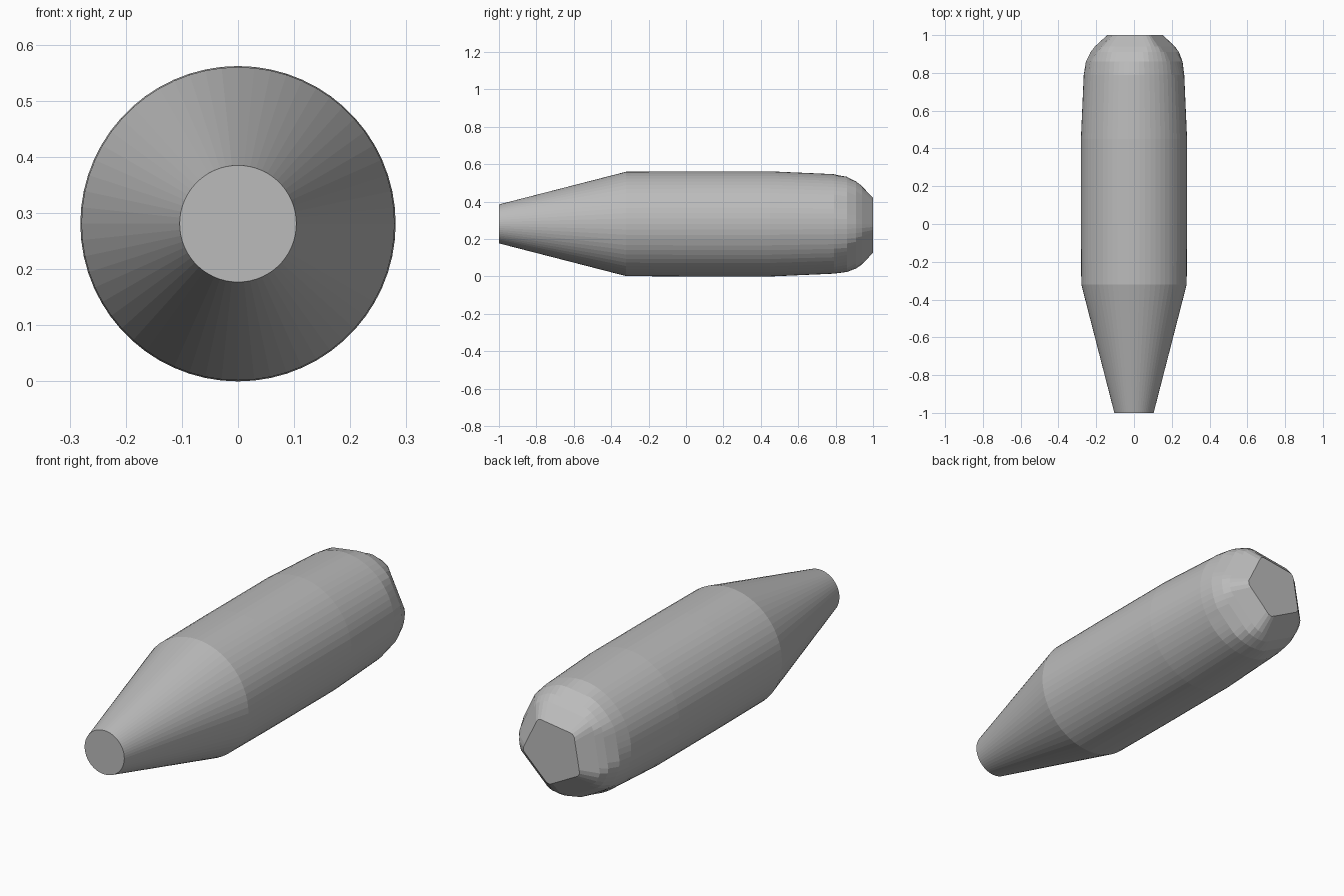
import bpy, bmesh, math

if "Cube" in bpy.data.objects:
    bpy.data.objects.remove(bpy.data.objects["Cube"])

SIDES = 60
CENTRE_Z = 0.281
FACET_TURN = math.radians(98)   # direction of the first tail facet

grey = bpy.data.materials.new("plain_grey")
grey.diffuse_color = (0.5, 0.5, 0.5, 1)
grey.use_nodes = True
grey.node_tree.nodes["Principled BSDF"].inputs["Base Color"].default_value = grey.diffuse_color

# Sections along the body: y, radius, facet apothem (None = round)
sections = [
    (-1.0, 0.104, None),
    (-0.32, 0.279, None),
    (0.0, 0.281, None),
    (0.45, 0.281, None),
    (0.79, 0.266, None),
    (0.86, 0.257, 0.246),
    (0.91, 0.238, 0.218),
    (0.94, 0.218, 0.192),
    (1.0, 0.155, 0.130),
]


def section_radius(angle, radius, apothem):
    """Circle clipped by a regular pentagon."""
    if apothem is None:
        return radius
    step = math.tau / 5
    off = (angle - FACET_TURN + step / 2) % step - step / 2
    return min(radius, apothem / math.cos(off))


bm = bmesh.new()
rings = []
for y, radius, apothem in sections:
    ring = []
    for i in range(SIDES):
        a = math.tau * i / SIDES
        r = section_radius(a, radius, apothem)
        ring.append(bm.verts.new((r * math.cos(a), y, CENTRE_Z + r * math.sin(a))))
    rings.append(ring)

# Skin between sections, then flat nose and tail caps
for lower, upper in zip(rings, rings[1:]):
    for i in range(SIDES):
        j = (i + 1) % SIDES
        bm.faces.new((lower[i], lower[j], upper[j], upper[i]))
bm.faces.new(rings[0])
bm.faces.new(rings[-1])
bmesh.ops.recalc_face_normals(bm, faces=bm.faces[:])

mesh = bpy.data.meshes.new("tapered_body")
bm.to_mesh(mesh)
bm.free()
mesh.materials.append(grey)
body = bpy.data.objects.new("tapered_body", mesh)
bpy.context.collection.objects.link(body)
